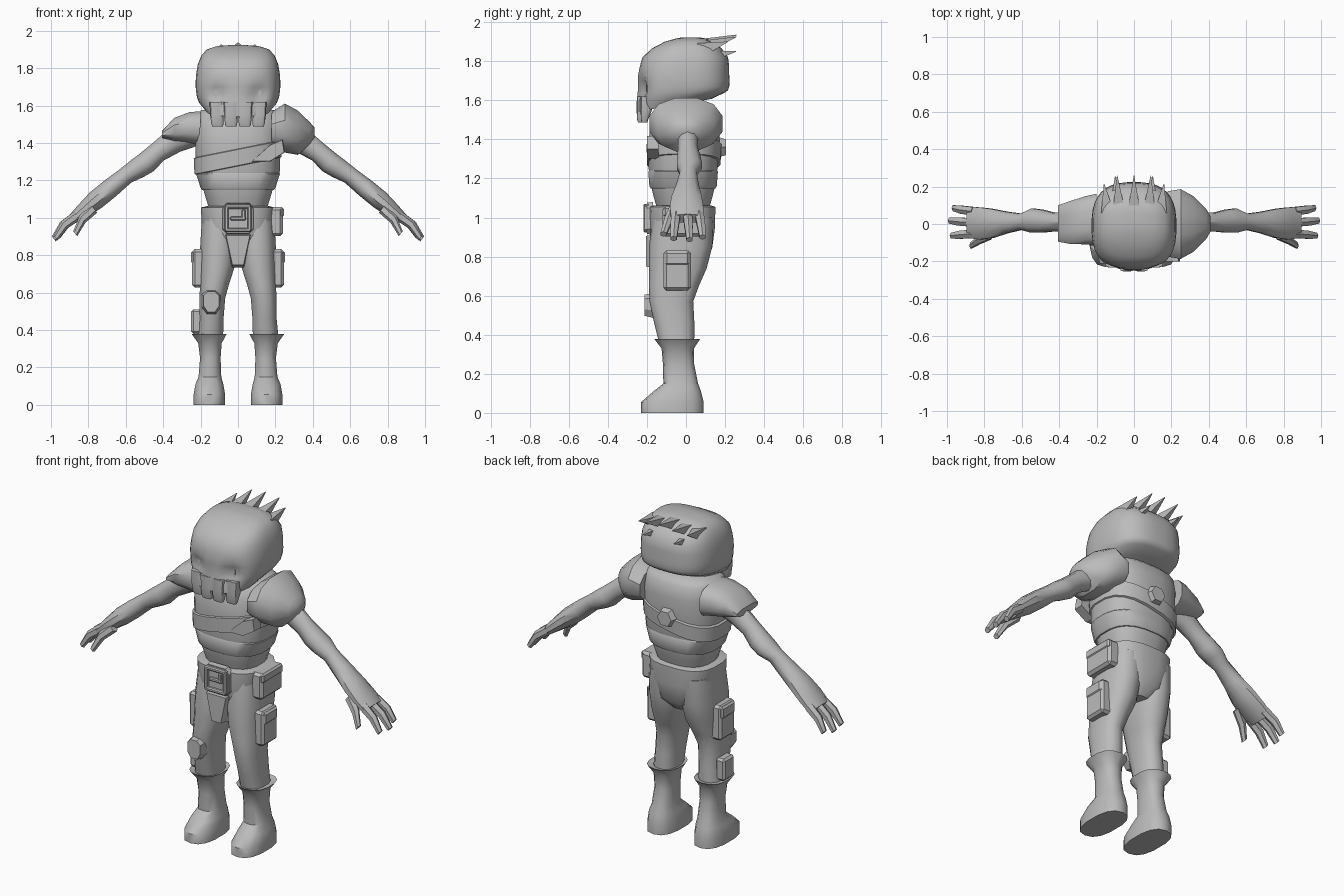
import bpy, bmesh, math
from mathutils import Vector

grey = bpy.data.materials.new("plain grey")
grey.diffuse_color = (0.5, 0.5, 0.5, 1)
X, Y, Z = Vector((1, 0, 0)), Vector((0, 1, 0)), Vector((0, 0, 1))


def finish(name, bm, angle=40):
    bmesh.ops.recalc_face_normals(bm, faces=bm.faces)
    me = bpy.data.meshes.new(name)
    bm.to_mesh(me)
    bm.free()
    me.materials.append(grey)
    ob = bpy.data.objects.new(name, me)
    bpy.context.collection.objects.link(ob)
    bpy.ops.object.select_all(action='DESELECT')
    ob.select_set(True)
    bpy.context.view_layer.objects.active = ob
    bpy.ops.object.shade_smooth_by_angle(angle=math.radians(angle))
    return ob


def loft(name, secs, n=12, u=X, v=Y, p=2.0, s=1, tilt=(0, 0), shape=None, angle=40):
    """Skin rings (x, y, z, radius along u, radius along v[, y slope]); s mirrors x."""
    bm = bmesh.new()
    rings = []
    for sec in secs:
        x, y, z, a, b = sec[:5]
        slope = sec[5] if len(sec) > 5 else tilt[1]
        ring = []
        for i in range(n):
            t = 2 * math.pi * (i + 0.5) / n
            c, d = math.cos(t), math.sin(t)
            co = Vector((x, y, z)) + u * a * math.copysign(abs(c) ** (2 / p), c) \
                + v * b * math.copysign(abs(d) ** (2 / p), d)
            co.z += tilt[0] * co.x + slope * co.y
            if shape:
                shape(co)
            co.x *= s
            ring.append(bm.verts.new(co))
        rings.append(ring)
    for r, q in zip(rings, rings[1:]):
        for i in range(n):
            j = (i + 1) % n
            bm.faces.new((r[i], r[j], q[j], q[i]))
    bm.faces.new(rings[0])
    bm.faces.new(rings[-1])
    return finish(name, bm, angle)


def plate(name, pts, y0, y1, shrink=0.85):
    """Outline in x, z raised from y0 to a slightly smaller face at y1."""
    bm = bmesh.new()
    cx = sum(q[0] for q in pts) / len(pts)
    cz = sum(q[1] for q in pts) / len(pts)
    a = [bm.verts.new((x, y0, z)) for x, z in pts]
    b = [bm.verts.new((cx + (x - cx) * shrink, y1, cz + (z - cz) * shrink)) for x, z in pts]
    bm.faces.new(a)
    bm.faces.new(b)
    for i in range(len(pts)):
        j = (i + 1) % len(pts)
        bm.faces.new((a[i], a[j], b[j], b[i]))
    return finish(name, bm, 25)


def box(name, c, size, bevel=0.0):
    bm = bmesh.new()
    bmesh.ops.create_cube(bm, size=1)
    for w in bm.verts:
        w.co = Vector(c) + w.co * Vector(size)
    if bevel:
        bmesh.ops.bevel(bm, geom=bm.edges[:], offset=bevel, segments=1, affect='EDGES')
    return finish(name, bm, 25)


# Head with sunken eye sockets
def sockets(co):
    if co.y < -0.1:
        co.y += 0.04 * math.exp(-((abs(co.x) - 0.11) / 0.045) ** 2 - ((co.z - 1.66) / 0.05) ** 2)


loft("head", [(0, -.06, 1.585, .17, .19, .17), (0, -.025, 1.62, .208, .225, .1),
              (0, -.017, 1.645, .22, .233, .03), (0, -.014, 1.67, .224, .236, 0),
              (0, -.012, 1.7, .227, .236), (0, -.012, 1.73, .227, .234),
              (0, -.008, 1.77, .224, .23), (0, -.004, 1.82, .216, .22),
              (0, .004, 1.865, .198, .18), (0, .015, 1.9, .168, .125),
              (0, .025, 1.917, .115, .075), (0, .025, 1.923, .05, .04)],
     n=36, p=2.7, shape=sockets)
for x in (-.11, .11):
    box("eye", (x, -.197, 1.66), (.024, .012, .045))
    box("nose_hole", (x * .2, -.246, 1.585), (.012, .008, .035))

# Jaw teeth hanging below the face
for x, y in ((-.113, -.2), (-.038, -.22), (.038, -.22), (.113, -.2)):
    loft("tooth", [(x, y, 1.62, .04, .032), (x, y - .004, 1.55, .037, .03),
                   (x * .97, y - .012, 1.5, .033, .018), (x * .97, y - .012, 1.487, .028, .014)], n=12, p=4)

# Hair spikes sweeping backwards from the crown
for x, tx, ty, tz, bz in ((0, 0, .258, 1.935, 1.87), (-.08, -.09, .258, 1.925, 1.86), (.08, .09, .258, 1.925, 1.86),
                          (-.14, -.16, .215, 1.9, 1.85), (.14, .16, .215, 1.9, 1.85),
                          (-.1, -.1, .256, 1.85, 1.81), (.1, .1, .256, 1.85, 1.81)):
    loft("hair_spike", [(x, .06, bz, .05, .06), (tx, ty, tz, .002, .002)], n=4, v=Z, angle=20)

# Neck and torso with armour layers
loft("neck", [(0, 0, 1.5, .09, .09), (0, 0, 1.66, .08, .08)])
loft("abdomen", [(0, -.015, 1.03, .15, .13), (0, -.015, 1.1, .172, .15), (0, -.015, 1.16, .19, .165),
                 (0, -.015, 1.25, .205, .17)], n=20, p=2.6)
loft("belly_band", [(0, -.015, 1.15, .195, .168), (0, -.015, 1.16, .202, .174), (0, -.015, 1.235, .226, .18),
                    (0, -.015, 1.25, .215, .17)], n=20, p=2.6)
loft("chest", [(0, -.015, 1.235, .222, .175), (0, -.015, 1.25, .226, .178), (0, -.01, 1.38, .23, .183),
               (0, -.005, 1.48, .232, .18), (0, .005, 1.55, .222, .155), (0, .01, 1.575, .2, .125),
               (0, .01, 1.59, .1, .08)], n=20, p=2.6)
loft("chest_strap", [(0, -.012, 1.275, .222, .178), (0, -.012, 1.28, .235, .19), (0, -.01, 1.365, .239, .193),
                     (0, -.01, 1.37, .225, .18)], n=20, p=2.6, tilt=(.2, 0))
plate("strap_tab", [(.07, 1.3), (.17, 1.3), (.25, 1.35), (.24, 1.42), (.17, 1.39)], -.14, -.2, .95)
plate("back_disc", [(.062 * math.cos(k * math.pi / 3), 1.36 + .062 * math.sin(k * math.pi / 3))
                    for k in range(6)], .16, .205, .75)

# Hips, belt buckle and front flap
loft("hips", [(0, -.02, .78, .06, .1), (0, -.02, .84, .14, .155), (0, -.02, .95, .195, .17),
              (0, -.02, 1.055, .2, .172), (0, -.02, 1.062, .17, .15)], n=20, p=2.8)
plate("buckle_plate", [(-.085, .94), (-.06, .912), (.06, .912), (.085, .94),
                       (.085, 1.05), (.06, 1.08), (-.06, 1.08), (-.085, 1.05)], -.17, -.2, .95)
for dz in (-.062, .062):
    box("buckle_bar", (0, -.203, .997 + dz), (.14, .03, .022), .006)
for x in (-.062, .062):
    box("buckle_side", (x, -.203, .997), (.022, .03, .13), .006)
box("buckle_tongue", (0, -.203, .997), (.085, .024, .02), .005)
box("buckle_tip", (.03, -.203, 1.02), (.02, .024, .05), .005)
plate("front_flap", [(-.075, .92), (.075, .92), (.035, .735), (-.035, .735)], -.12, -.205, .85)

u_arm = Y
v_arm = Vector((.62, 0, .78))
for s in (-1, 1):
    # Legs and boots
    loft("trouser_leg", [(.1, -.015, 1.0, .095, .155), (.104, -.028, .85, .1, .162),
                         (.11, -.042, .74, .095, .148), (.125, -.062, .65, .08, .128),
                         (.137, -.075, .57, .07, .112), (.142, -.06, .46, .066, .103),
                         (.148, -.048, .36, .07, .09)], n=14, p=2.4, s=s)
    loft("boot", [(.152, -.045, .372, .088, .105), (.154, -.045, .378, .095, .117),
                  (.15, -.042, .33, .064, .083), (.148, -.038, .25, .056, .08),
                  (.15, -.027, .15, .062, .089), (.153, -.045, .11, .076, .122),
                  (.153, -.07, .055, .086, .16), (.153, -.07, 0, .086, .16)], n=14, p=2.5, s=s)

    # Arm and palm
    loft("arm", [(.2, 0, 1.47, .065, .08), (.35, .01, 1.405, .055, .066), (.43, .01, 1.35, .052, .055),
                 (.49, .015, 1.295, .064, .06), (.54, .018, 1.262, .068, .056), (.6, .012, 1.225, .045, .047),
                 (.68, .008, 1.16, .06, .052), (.76, .003, 1.095, .082, .052), (.82, .003, 1.045, .09, .042),
                 (.88, .008, .995, .088, .03)], n=10, u=u_arm, v=v_arm, s=s)

    # Fingers and thumb
    for name, by, bx, bz, ty, tx, tz in (("finger", .068, .855, 1.015, .085, .965, .9),
                                         ("finger", .008, .86, 1.012, .018, .985, .887),
                                         ("finger", -.052, .855, 1.015, -.063, .975, .892),
                                         ("thumb", -.06, .77, 1.05, -.115, .87, .915)):
        mid = ((bx + tx) / 2 + .012, (by + ty) / 2, (bz + tz) / 2 + .01)
        loft(name, [(bx, by, bz, .026, .028), (*mid, .025, .025), (tx, ty, tz, .018, .017)],
             n=6, u=u_arm, v=v_arm, s=s)

    # Thigh pouch
    box("thigh_pouch", (s * .21, -.045, .73), (.07, .14, .205), .014)
    box("thigh_pouch_flap", (s * .213, -.045, .79), (.075, .125, .07), .01)

# Shoulder armour: large dome on +x, small plate on -x
loft("large_shoulder_guard", [(.18, 0, 1.47, .18, .1), (.25, 0, 1.48, .192, .135), (.32, 0, 1.455, .152, .122),
                              (.385, 0, 1.45, .085, .062), (.41, 0, 1.455, .04, .028)], n=12, u=Y, v=Z, p=2.3)
loft("small_shoulder_guard", [(-.2, .025, 1.48, .14, .092), (-.26, .02, 1.482, .132, .085),
                              (-.34, .008, 1.472, .118, .064), (-.405, .003, 1.447, .1, .02)],
     n=12, u=Y, v=Z, p=2.8)

# Knee pad, hip pouch and calf pouch
plate("knee_pad", [(-.2, .52), (-.17, .475), (-.115, .475), (-.085, .52), (-.085, .595), (-.115, .625),
                   (-.17, .625), (-.2, .595)], -.12, -.212, .72)
box("hip_pouch", (.2, -.02, .98), (.08, .2, .155), .015)
box("hip_pouch_flap", (.205, -.02, 1.03), (.08, .19, .055), .01)
box("calf_pouch", (-.22, -.05, .445), (.06, .1, .13), .012)
